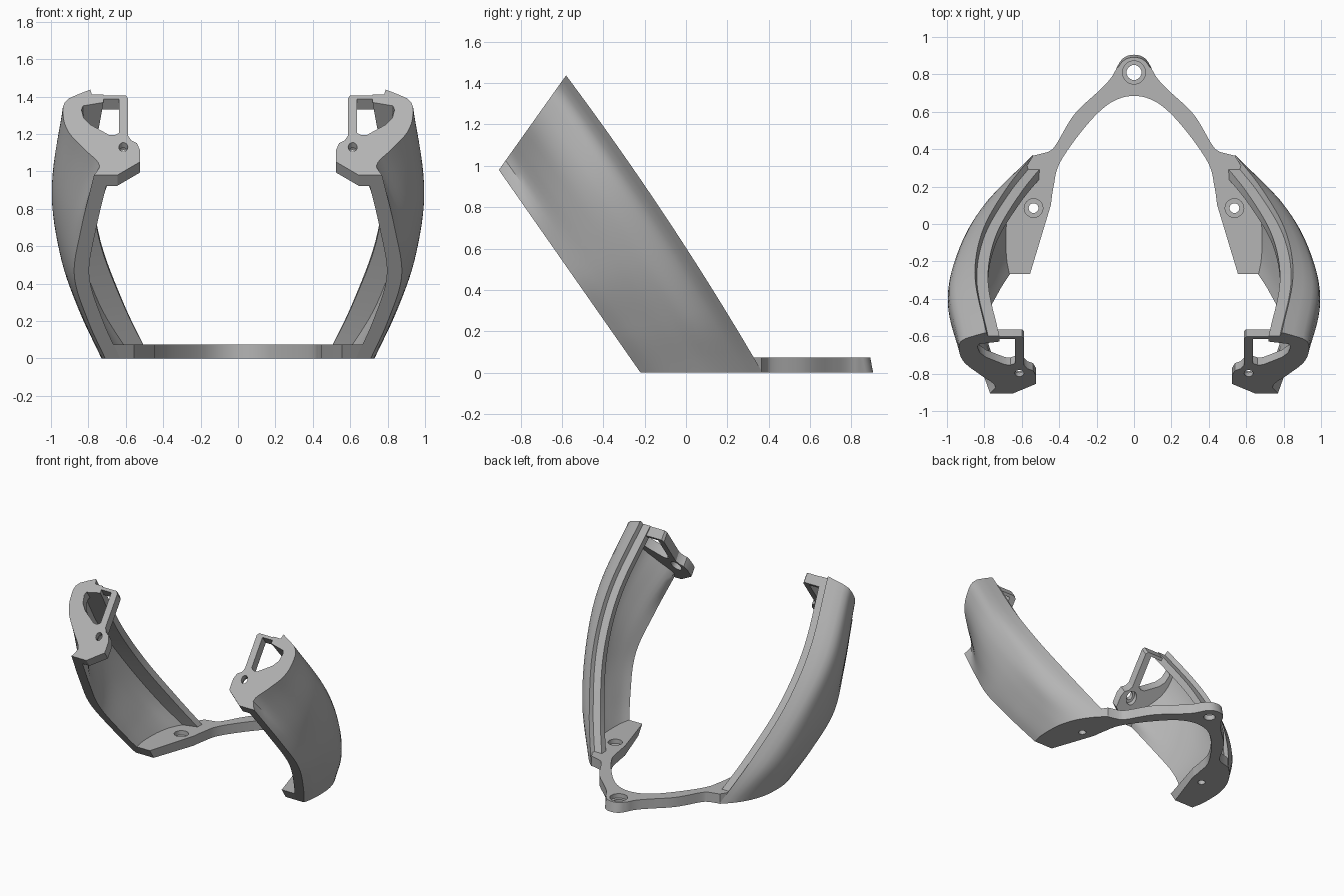
import bpy
import math
from mathutils import Vector

cube = bpy.data.objects.get("Cube")
if cube:
    bpy.data.objects.remove(cube)

grey = bpy.data.materials.new("plain grey")
grey.use_nodes = True
colour = (0.46, 0.46, 0.46, 1)
grey.diffuse_color = colour
grey.node_tree.nodes["Principled BSDF"].inputs["Base Color"].default_value = colour


def spline(keys, vals, t):
    """Smooth curve through the values at the given keys."""
    n = len(keys)
    i = max(k for k in range(n - 1) if k == 0 or keys[k] <= t)

    def slope(k):
        a, b = max(k - 1, 0), min(k + 1, n - 1)
        return (vals[b] - vals[a]) / (keys[b] - keys[a])
    h = keys[i + 1] - keys[i]
    u = (t - keys[i]) / h
    return ((2*u**3 - 3*u**2 + 1) * vals[i] + (u**3 - 2*u**2 + u) * h * slope(i)
            + (3*u**2 - 2*u**3) * vals[i + 1] + (u**3 - u**2) * h * slope(i + 1))


def smooth_path(pts, steps=6):
    keys = list(range(len(pts)))
    xs, ys = zip(*pts)
    count = (len(pts) - 1) * steps
    return [(spline(keys, xs, k / steps), spline(keys, ys, k / steps))
            for k in range(count + 1)]


def make(name, verts, faces):
    mesh = bpy.data.meshes.new(name)
    mesh.from_pydata(verts, [], faces)
    mesh.materials.append(grey)
    ob = bpy.data.objects.new(name, mesh)
    bpy.context.collection.objects.link(ob)
    activate(ob)
    bpy.ops.object.mode_set(mode='EDIT')
    bpy.ops.mesh.select_all(action='SELECT')
    bpy.ops.mesh.normals_make_consistent(inside=False)
    bpy.ops.object.mode_set(mode='OBJECT')
    return ob


def activate(ob):
    bpy.ops.object.select_all(action='DESELECT')
    ob.select_set(True)
    bpy.context.view_layer.objects.active = ob


def loft(name, rings):
    """Closed skin over a list of equal rings, capped at both ends."""
    n, m = len(rings[0]), len(rings)
    faces = [(r*n + k, r*n + (k + 1) % n, (r + 1)*n + (k + 1) % n, (r + 1)*n + k)
             for r in range(m - 1) for k in range(n)]
    faces += [list(range(n)), list(range((m - 1)*n, m*n))]
    return make(name, [p for ring in rings for p in ring], faces)


def cut(ob, ring, offset):
    """Cut a prism with the given ring and depth out of the object."""
    cutter = loft("cutter", [ring, [p + offset for p in ring]])
    cutter.hide_render = True
    activate(ob)
    mod = ob.modifiers.new("cut", 'BOOLEAN')
    mod.operation, mod.solver, mod.object = 'DIFFERENCE', 'EXACT', cutter
    bpy.ops.object.modifier_apply(modifier=mod.name)
    bpy.data.objects.remove(cutter)


def circle(x, y, r, n=24):
    return [(x + r*math.cos(2*math.pi*k/n), y + r*math.sin(2*math.pi*k/n)) for k in range(n)]


def finish(ob, mirrored):
    activate(ob)
    bpy.ops.object.shade_smooth_by_angle(angle=math.radians(30))
    if mirrored:
        ob.modifiers.new("mirror", 'MIRROR').use_mirror_merge = False


# Side arms: a C-shaped section leaning forward, outer half-width by height and by span
T_KEYS = [0, 0.2, 0.45, 0.7, 1]
W_KEYS = [0, 0.12, 0.3, 0.5, 0.7, 0.88, 1]
OUTER = [
    [0.71, 0.725, 0.73, 0.72, 0.68, 0.61, 0.54],
    [0.80, 0.82, 0.835, 0.845, 0.84, 0.78, 0.68],
    [0.875, 0.90, 0.93, 0.95, 0.95, 0.91, 0.81],
    [0.84, 0.87, 0.93, 0.98, 0.995, 0.965, 0.85],
    [0.77, 0.74, 0.82, 0.905, 0.935, 0.915, 0.79],
]


def outer_x(t, w):
    return spline(T_KEYS, [spline(W_KEYS, row, w) for row in OUTER], t)


def arm_point(t, w, x):
    base = Vector((x, -0.22 + 0.59*w, 0))
    tip = Vector((x, -0.905 + 0.325*w, 0.98 + 0.457*w))
    swell = 0.1 * t * (1 - t) * w
    return base.lerp(tip, t) + Vector((0, 0.83, 0.56)) * swell


def arm_ring(t):
    ring = [arm_point(t, k/20, outer_x(t, k/20)) for k in range(21)]
    s = outer_x(t, 1)
    # stepped rail along the upper edge
    for w, x in [(0.94, s - 0.01), (0.94, s - 0.07), (0.85, s - 0.07)]:
        ring.append(arm_point(t, w, x))
    # inner wall
    for k in range(16, -1, -1):
        ring.append(arm_point(t, k/20, outer_x(t, k/20) - 0.08))
    return ring


arms = loft("side_arms", [arm_ring(k/28) for k in range(29)])
finish(arms, True)

# End plates: window frame and screw tab closing the top of each arm
DEPTH = Vector((0, 0.04, -0.057))


def on_tip(pts):
    return [Vector((x, -0.905 + 0.325*(z - 0.98)/0.457, z)) for x, z in pts]


plate_outline = [(0.645, 0.98), (0.75, 0.98), (0.73, 1.05), (0.80, 1.12), (0.87, 1.2),
                 (0.89, 1.3), (0.85, 1.39), (0.77, 1.405), (0.60, 1.405), (0.587, 1.39),
                 (0.587, 1.19), (0.57, 1.165), (0.54, 1.15), (0.525, 1.115), (0.525, 1.05)]
window = [(0.637, 1.388), (0.637, 1.205), (0.66, 1.193), (0.69, 1.195), (0.79, 1.25),
          (0.825, 1.285), (0.837, 1.33), (0.82, 1.37), (0.79, 1.388)]
front = on_tip(plate_outline)
plates = loft("end_plates", [front, [p + DEPTH for p in front]])
for shape in (window, circle(0.613, 1.13, 0.024)):
    cut(plates, [p - DEPTH for p in on_tip(shape)], DEPTH * 3)
cut(plates, [p + DEPTH * 0.5 for p in on_tip(circle(0.613, 1.13, 0.04))], DEPTH)
finish(plates, True)


# Base: feet under the arms joined by a pointed yoke at the back
def flip(pts):
    return [(-x, y) for x, y in reversed(pts)]


inner = [(0.445, 0.1), (0.43, 0.2), (0.395, 0.33), (0.26, 0.52), (0.13, 0.645)]
outer = [(0.46, 0.385), (0.42, 0.42), (0.32, 0.585), (0.19, 0.71), (0.12, 0.785), (0.065, 0.88)]
foot = [(0.556, -0.22), (0.69, -0.22), (0.69, 0), (0.64, 0.2), (0.54, 0.365)]
inner_path = smooth_path(inner + [(0, 0.685)] + flip(inner))
outer_path = smooth_path(outer + [(0, 0.905)] + flip(outer))
outline = foot + outer_path + flip(foot) + inner_path[::-1]

TOP = 0.073
bottom_ring = [Vector((x, y, 0)) for x, y in outline]
top_ring = []
for x, y in outline:
    shift = -0.048 if y < -0.2 else -0.014 if y > 0.85 else 0
    top_ring.append(Vector((x, y + shift, TOP)))
yoke = loft("base_yoke", [bottom_ring, top_ring])

# Countersunk screw holes
for x, y, r, head in [(0, 0.81, 0.04, 0.062), (0.537, 0.085, 0.026, 0.05),
                      (-0.537, 0.085, 0.026, 0.05)]:
    for radius, low in ((r, -0.1), (head, 0.04)):
        cut(yoke, [Vector((px, py, low)) for px, py in circle(x, y, radius)],
            Vector((0, 0, 0.25)))
finish(yoke, False)
